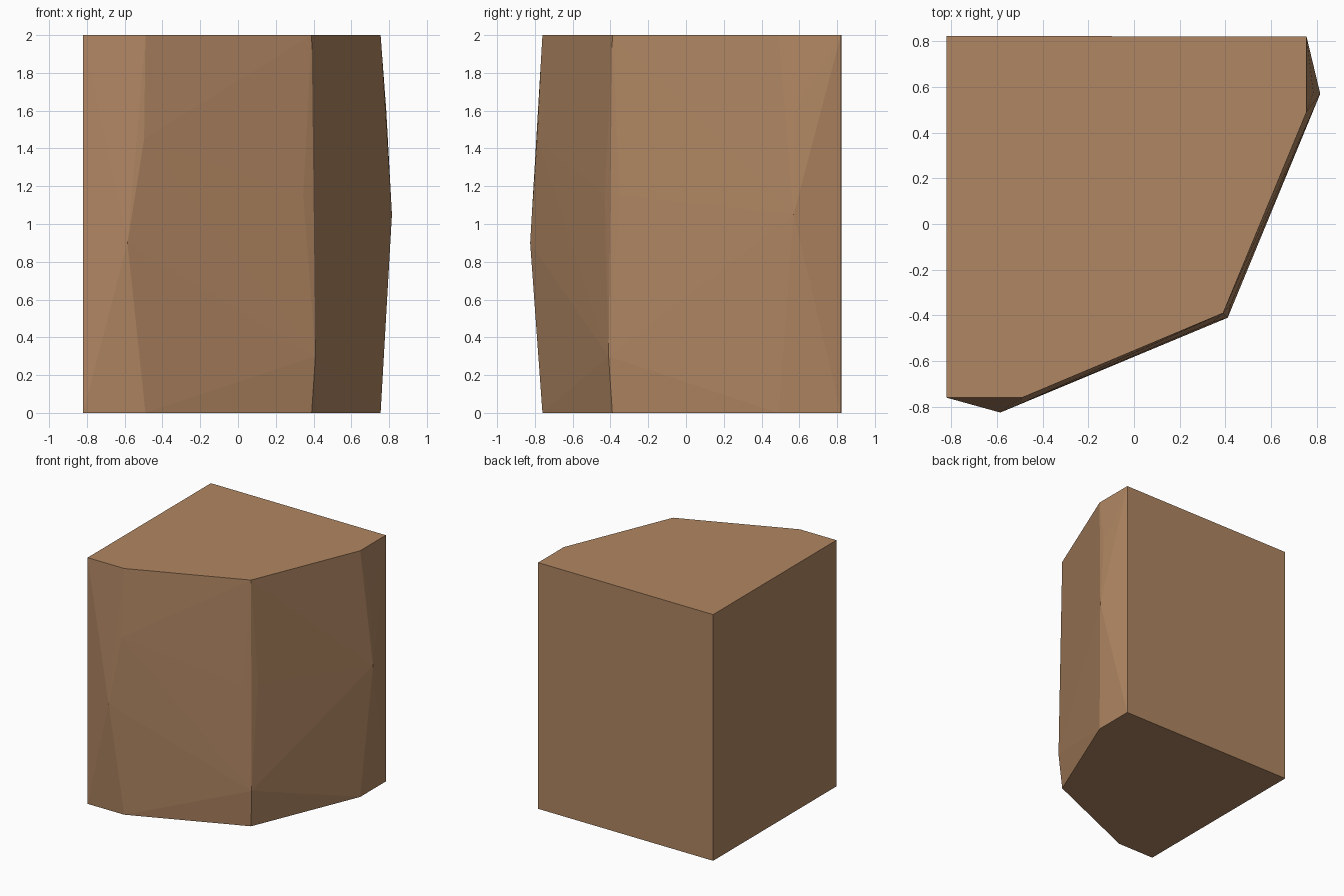
import bpy, bmesh

if "Cube" in bpy.data.objects:
    bpy.data.objects.remove(bpy.data.objects["Cube"])

# Material: plain tan
tan = bpy.data.materials.new("tan_clay")
tan.diffuse_color = (0.434, 0.238, 0.122, 1)
tan.use_nodes = True
tan.node_tree.nodes["Principled BSDF"].inputs["Base Color"].default_value = tan.diffuse_color

# Footprint shared by the flat top and bottom
footprint = [(-0.82, 0.823), (0.755, 0.82), (0.755, 0.49),
             (0.39, -0.39), (-0.49, -0.76), (-0.82, -0.76)]

# Slight bulges at the three chipped vertical corners
bulges = [(0.815, 0.57, 1.05), (0.785, 0.575, 1.6),
          (0.345, -0.43, 1.15), (0.425, -0.35, 1.15), (0.41, -0.41, 0.3),
          (-0.585, -0.825, 0.9), (-0.585, -0.79, 1.45), (-0.497, -0.787, 1.45)]

# Faceted block: convex hull around both ends and the bulges
bm = bmesh.new()
for z in (0, 2):
    for x, y in footprint:
        bm.verts.new((x, y, z))
for p in bulges:
    bm.verts.new(p)
res = bmesh.ops.convex_hull(bm, input=bm.verts[:])
loose = [v for v in bm.verts if not v.link_faces]
bmesh.ops.delete(bm, geom=loose, context='VERTS')
bmesh.ops.dissolve_limit(bm, angle_limit=0.005, verts=bm.verts[:], edges=bm.edges[:])
bmesh.ops.recalc_face_normals(bm, faces=bm.faces[:])

mesh = bpy.data.meshes.new("faceted_block")
bm.to_mesh(mesh)
bm.free()
mesh.materials.append(tan)
block = bpy.data.objects.new("faceted_block", mesh)
bpy.context.collection.objects.link(block)
